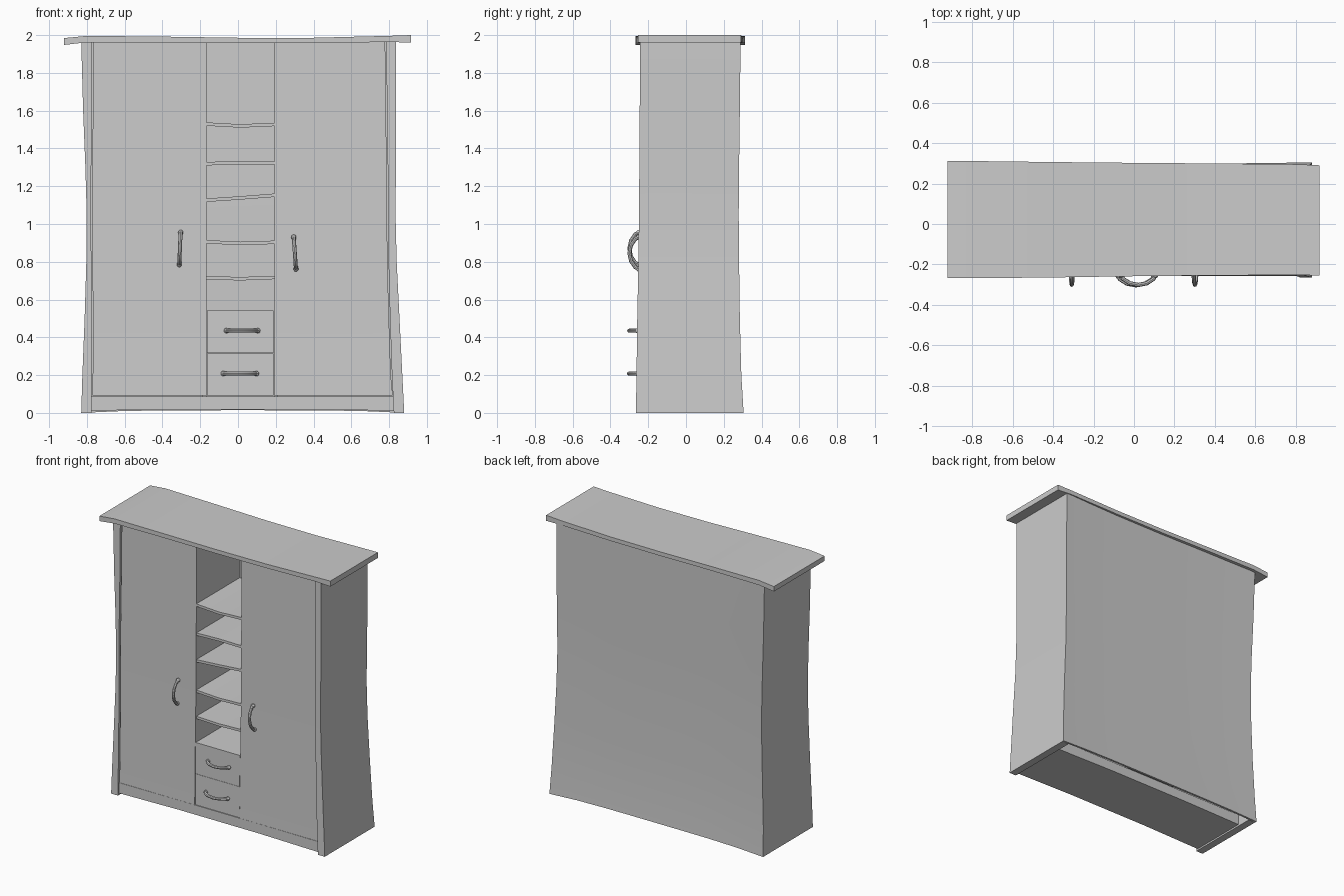
import bpy, bmesh
from mathutils import Vector

if "Cube" in bpy.data.objects:
    bpy.data.objects.remove(bpy.data.objects["Cube"])


def mesh_object(name, bm):
    bmesh.ops.recalc_face_normals(bm, faces=bm.faces)
    me = bpy.data.meshes.new(name)
    bm.to_mesh(me)
    bm.free()
    ob = bpy.data.objects.new(name, me)
    bpy.context.collection.objects.link(ob)
    return ob


def skin(name, rings):
    """Closed solid through a row of equal-length point rings."""
    bm = bmesh.new()
    rows = [[bm.verts.new(p) for p in r] for r in rings]
    n = len(rows[0])
    for a, b in zip(rows, rows[1:]):
        for i in range(n):
            j = (i + 1) % n
            bm.faces.new((a[i], a[j], b[j], b[i]))
    bm.faces.new(rows[0])
    bm.faces.new(rows[-1])
    return mesh_object(name, bm)


def upright(name, sections):
    """Board lofted upwards: sections of (z, x0, x1, y0, y1)."""
    return skin(name, [[(x0, y0, z), (x1, y0, z), (x1, y1, z), (x0, y1, z)]
                       for z, x0, x1, y0, y1 in sections])


def plank(name, sections):
    """Board lofted sideways: sections of (x, y0, y1, z0, z1)."""
    return skin(name, [[(x, y0, z0), (x, y1, z0), (x, y1, z1), (x, y0, z1)]
                       for x, y0, y1, z0, z1 in sections])


def handle(name, a, b, reach=0.05):
    """Bowed tube handle with a ball at each foot."""
    a, b = Vector(a), Vector(b)
    cu = bpy.data.curves.new(name, 'CURVE')
    cu.dimensions = '3D'
    cu.bevel_depth, cu.bevel_resolution, cu.use_fill_caps = 0.0105, 2, True
    bow = [(0, 0), (.05, .35), (.25, .82), (.5, 1), (.75, .82), (.95, .35), (1, 0)]
    sp = cu.splines.new('POLY')
    sp.points.add(len(bow) - 1)
    for p, (t, d) in zip(sp.points, bow):
        p.co = (*(a.lerp(b, t) - Vector((0, reach * d, 0))), 1)
    ob = bpy.data.objects.new(name, cu)
    bpy.context.collection.objects.link(ob)
    bpy.ops.object.select_all(action='DESELECT')
    ob.select_set(True)
    bpy.context.view_layer.objects.active = ob
    bpy.ops.object.convert(target='MESH')
    for i, p in enumerate((a, b)):
        bm = bmesh.new()
        bmesh.ops.create_uvsphere(bm, u_segments=10, v_segments=6, radius=0.014)
        bmesh.ops.translate(bm, verts=bm.verts, vec=p)
        mesh_object(f"{name}_foot_{i + 1}", bm)


# Wavy carcass profile: z, left outer, left inner, right inner, right outer, front, back
P = [(0.0, -.830, -.775, .825, .880, -.265, .290),
     (0.2, -.824, -.775, .815, .870, -.262, .278),
     (0.5, -.812, -.774, .805, .855, -.258, .270),
     (0.8, -.803, -.776, .797, .840, -.252, .266),
     (1.05, -.801, -.780, .795, .834, -.249, .264),
     (1.3, -.808, -.777, .793, .836, -.247, .266),
     (1.6, -.820, -.774, .789, .837, -.245, .270),
     (1.965, -.830, -.772, .785, .836, -.243, .274)]

upright("left_side_panel", [(z, lo, li, f, b) for z, lo, li, ri, ro, f, b in P])
upright("right_side_panel", [(z, ri, ro, f, b) for z, lo, li, ri, ro, f, b in P])

# Doors follow the side panels, with their inner edges straight
D = [(max(p[0], 0.092),) + p[1:] for p in P]
upright("left_door", [(z, li + .006, -.168, f + .009, f + .04) for z, lo, li, ri, ro, f, b in D])
upright("right_door", [(z, .192, ri - .006, f + .009, f + .04) for z, lo, li, ri, ro, f, b in D])

# Back panel, gently bowed inwards with flared lower corners
bm = bmesh.new()
inner, outer = [], []
N = 8
for z, lo, li, ri, ro, f, b in P:
    ri_, ro_ = [], []
    for i in range(N + 1):
        t = i / N
        c = 1 - (2 * t - 1) ** 4
        x = lo + (ro - lo) * t
        zz = z + (0.014 * c if z == 0 else 0)
        ri_.append(bm.verts.new((x, b - .006 * c, zz)))
        ro_.append(bm.verts.new((x, b + .015 - .006 * c, zz)))
    inner.append(ri_)
    outer.append(ro_)
for j in range(len(P) - 1):
    for i in range(N):
        for g in (inner, outer):
            bm.faces.new((g[j][i], g[j][i + 1], g[j + 1][i + 1], g[j + 1][i]))
    for i in (0, N):
        bm.faces.new((inner[j][i], inner[j + 1][i], outer[j + 1][i], outer[j][i]))
for j in (0, len(P) - 1):
    for i in range(N):
        bm.faces.new((inner[j][i], inner[j][i + 1], outer[j][i + 1], outer[j][i]))
mesh_object("back_panel", bm)

# Overhanging top board
plank("top_board", [(-.922, -.268, .312, 1.948, 1.984), (-.80, -.268, .311, 1.962, 1.996),
                    (-.4, -.264, .306, 1.962, 1.992), (0, -.258, .302, 1.957, 1.986),
                    (.4, -.254, .299, 1.957, 1.986), (.8, -.252, .295, 1.964, 1.996),
                    (.917, -.254, .290, 1.960, 2.0)])

# Base board between the sides
plank("base_board", [(-.776, -.252, .18, .012, .088), (-.3, -.250, .18, .019, .088),
                     (.35, -.250, .18, .019, .088), (.822, -.252, .18, .012, .088)])

# Partitions on either side of the open column
for name, x0, x1 in (("left_partition", -.188, -.168), ("right_partition", .192, .212)):
    upright(name, [(.088, x0, x1, -.22, .264), (1.96, x0, x1, -.21, .26)])

# Uneven shelves: top height at left, middle, right
shelves = [(.725, .719, .726), (.915, .906, .912), (1.135, 1.147, 1.161),
           (1.328, 1.334, 1.332), (1.538, 1.528, 1.536)]
for k, (l, m, r) in enumerate(shelves):
    plank(f"shelf_{k + 1}", [(x, -.236, .26, z - .018, z)
                             for x, z in ((-.168, l), (.012, m), (.192, r))])

# Drawers
for name, z0, z1 in (("lower_drawer", .092, .314), ("upper_drawer", .317, .541)):
    upright(name, [(z0, -.165, .189, -.251, .25), (z1, -.165, .189, -.248, .25)])

# Handles
handle("left_door_handle", (-.311, -.25, .785), (-.304, -.25, .955))
handle("right_door_handle", (.307, -.25, .762), (.295, -.25, .930))
handle("upper_drawer_handle", (-.062, -.255, .435), (.105, -.255, .435), .046)
handle("lower_drawer_handle", (-.078, -.257, .208), (.098, -.257, .208), .046)

# Soft shading with crisp edges
bpy.ops.object.select_all(action='SELECT')
bpy.context.view_layer.objects.active = bpy.data.objects["top_board"]
bpy.ops.object.shade_smooth_by_angle()
